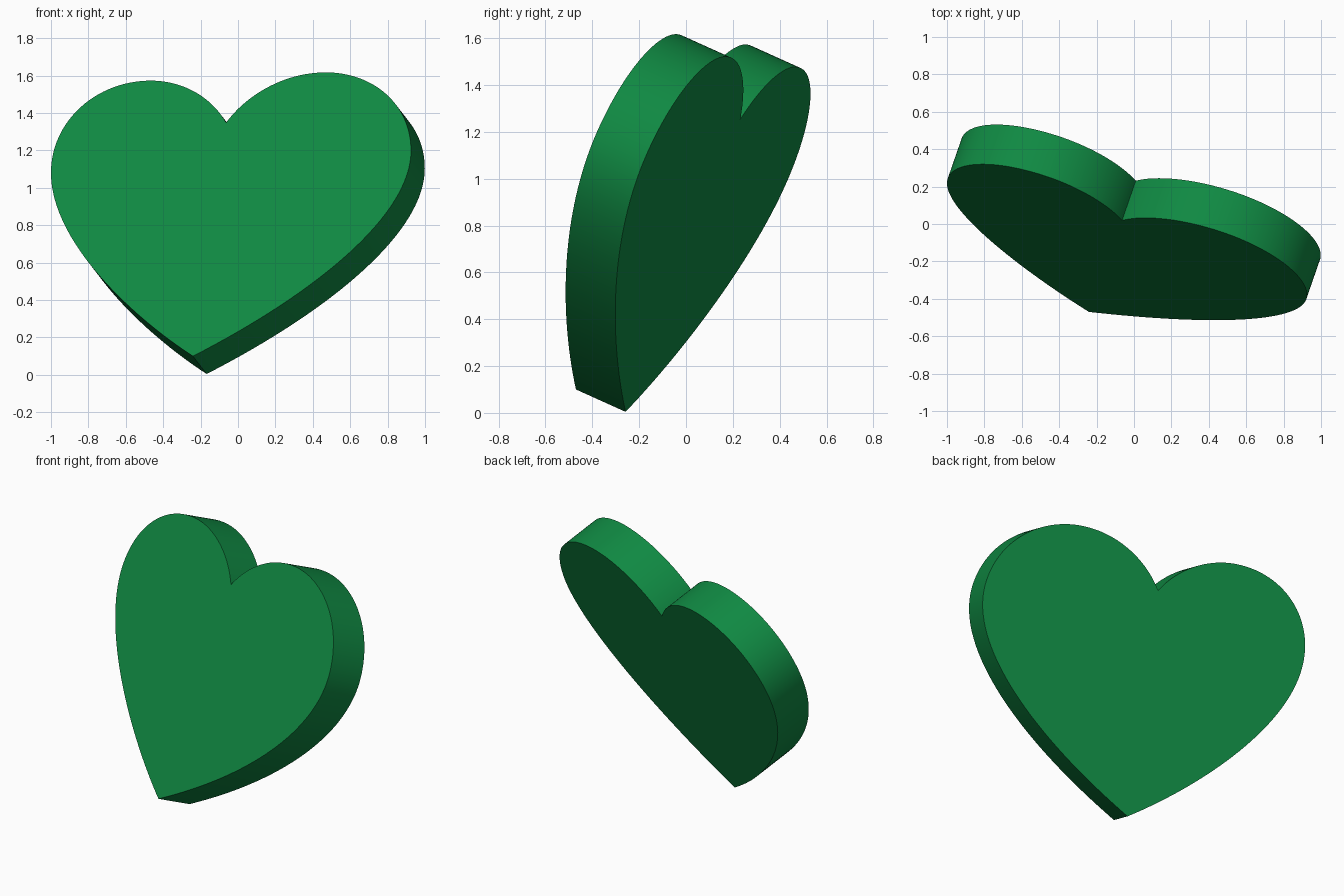
import bpy, bmesh
from mathutils import Vector
from mathutils.geometry import interpolate_bezier

if "Cube" in bpy.data.objects:
    bpy.data.objects.remove(bpy.data.objects["Cube"])

# Front outline as Bezier pieces in the front view (x, z): notch, lobe top, side, tip
notch, tip = (-.064, 1.348), (-.241, .100)
pieces = [
    (notch, (.04, 1.49), (.24, 1.617), (.47, 1.617)),
    ((.47, 1.617), (.72, 1.617), (.925, 1.45), (.925, 1.198)),
    ((.925, 1.198), (.925, .86), (.43, .445), tip),
    (tip, (-.58, .32), (-1, .72), (-1, 1.08)),
    ((-1, 1.08), (-1, 1.355), (-.76, 1.573), (-.465, 1.573)),
    ((-.465, 1.573), (-.295, 1.573), (-.14, 1.485), notch),
]


def on_plane(x, z):
    # Tilted plane of the front face
    return Vector((x, -.47 - .338 * (x + .241) + .44 * (z - .10), z))


outline = []
for a, h1, h2, b in pieces:
    pts = interpolate_bezier(*[Vector((p[0], p[1], 0)) for p in (a, h1, h2, b)], 33)
    outline += [on_plane(p.x, p.y) for p in pts[:-1]]

# Heart slab: front face, then extruded along its normal
depth = Vector((.0735, .212, -.0955))
bm = bmesh.new()
front = bm.faces.new([bm.verts.new(p) for p in outline])
ext = bmesh.ops.extrude_face_region(bm, geom=[front], use_keep_orig=True)
bmesh.ops.translate(bm, vec=depth, verts=[v for v in ext["geom"] if isinstance(v, bmesh.types.BMVert)])
bmesh.ops.recalc_face_normals(bm, faces=bm.faces)
mesh = bpy.data.meshes.new("heart")
bm.to_mesh(mesh)
bm.free()

heart = bpy.data.objects.new("heart", mesh)
bpy.context.collection.objects.link(heart)
bpy.context.view_layer.objects.active = heart
heart.select_set(True)
bpy.ops.object.shade_smooth_by_angle(angle=.52)

# Green material
green = bpy.data.materials.new("green")
green.diffuse_color = (.005, .25, .055, 1)
green.use_nodes = True
green.node_tree.nodes["Principled BSDF"].inputs["Base Color"].default_value = green.diffuse_color
mesh.materials.append(green)
